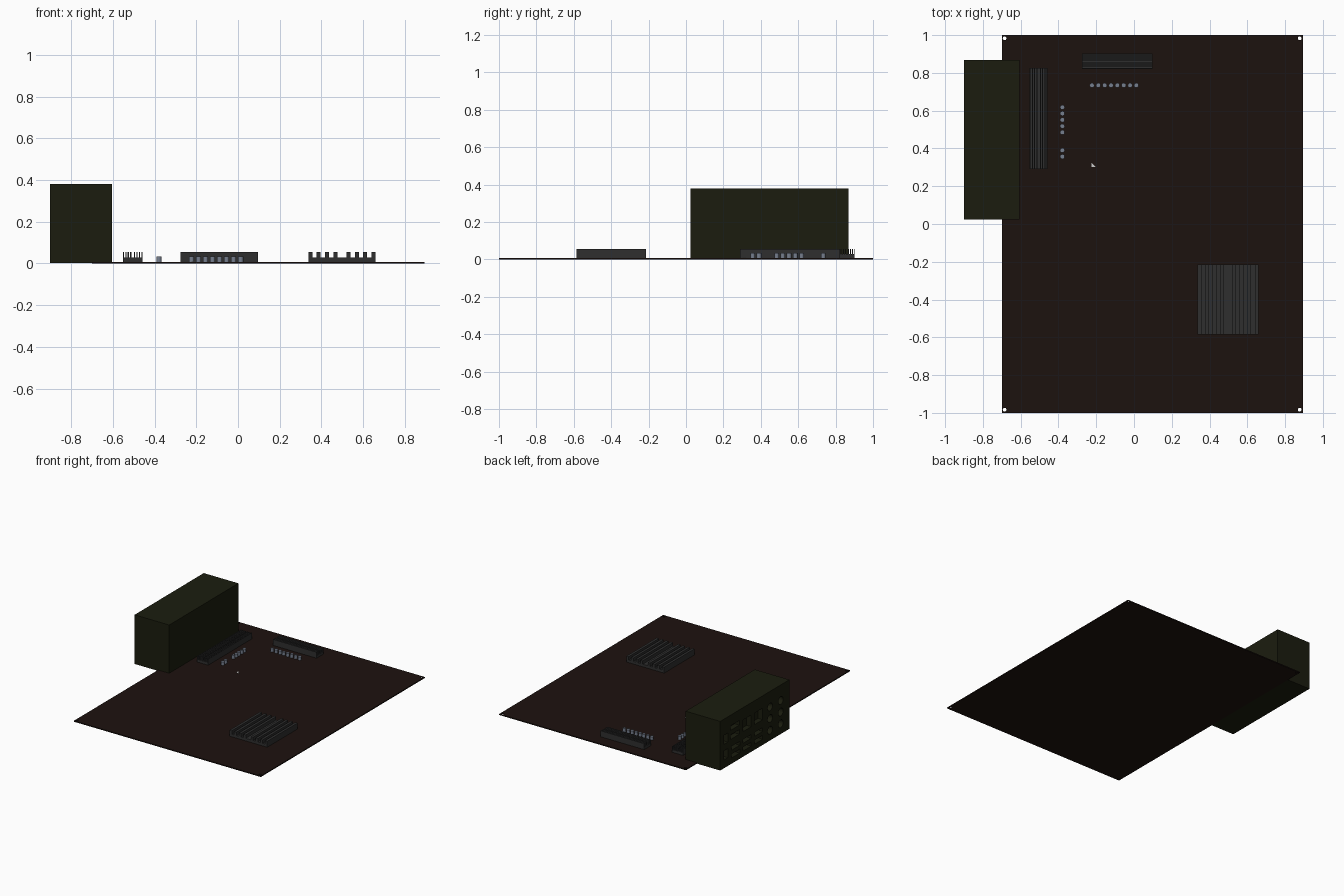
import bpy
from math import pi

if "Cube" in bpy.data.objects:
    bpy.data.objects.remove(bpy.data.objects["Cube"])


def material(name, rgb):
    m = bpy.data.materials.new(name)
    m.diffuse_color = (*rgb, 1)
    m.use_nodes = True
    m.node_tree.nodes["Principled BSDF"].inputs["Base Color"].default_value = m.diffuse_color
    return m


BROWN = material("board_brown", (0.012, 0.006, 0.0045))
OLIVE = material("dark_olive", (0.011, 0.012, 0.0045))
METAL = material("dark_metal", (0.028, 0.028, 0.028))
STEEL = material("blue_steel", (0.18, 0.21, 0.27))
WHITE = material("white", (0.8, 0.8, 0.8))
TOP = 0.008  # upper surface of the board


def mesh_object(name, verts, faces, mat):
    me = bpy.data.meshes.new(name)
    me.from_pydata(verts, [], faces)
    ob = bpy.data.objects.new(name, me)
    bpy.context.collection.objects.link(ob)
    if mat:
        me.materials.append(mat)
    return ob


def box(name, x0, x1, y0, y1, z0, z1, mat=None):
    v = [(x, y, z) for x in (x0, x1) for y in (y0, y1) for z in (z0, z1)]
    f = [(0, 1, 3, 2), (4, 6, 7, 5), (0, 4, 5, 1), (2, 3, 7, 6), (0, 2, 6, 4), (1, 5, 7, 3)]
    return mesh_object(name, v, f, mat)


def cylinder(name, loc, r, depth, mat=None, rot=(0, 0, 0), sides=16):
    bpy.ops.mesh.primitive_cylinder_add(vertices=sides, radius=r, depth=depth,
                                        location=loc, rotation=rot)
    ob = bpy.context.object
    ob.name = name
    if mat:
        ob.data.materials.append(mat)
        bpy.ops.object.shade_smooth_by_angle()
    return ob


def cut(target, cutter):
    cutter.hide_render = True
    cutter.hide_viewport = True
    cutter.display_type = 'WIRE'
    mod = target.modifiers.new("cut", 'BOOLEAN')
    mod.object = cutter
    mod.operation = 'DIFFERENCE'
    mod.solver = 'EXACT'


def heatsink(name, x0, x1, y0, y1, along_x=False):
    """Comb profile with eight fins in two groups of four, extruded along its length."""
    a0, a1, b0, b1 = (y0, y1, x0, x1) if along_x else (x0, x1, y0, y1)
    base, tip, w = 0.028, 0.054, a1 - a0
    prof = [(a0, TOP)]
    for f in (0, 0.124, 0.248, 0.372, 0.568, 0.692, 0.816, 0.94):
        l, r = a0 + f * w, a0 + (f + 0.06) * w
        prof += [(l, base), (l, tip), (r, tip), (r, base)]
    prof.pop(1)
    prof.pop()
    prof.append((a1, TOP))
    n = len(prof)
    verts = [((b, a, z) if along_x else (a, b, z)) for b in (b0, b1) for a, z in prof]
    faces = [tuple(range(n)), tuple(range(2 * n - 1, n - 1, -1))]
    faces += [(i, i + n, (i + 1) % n + n, (i + 1) % n) for i in range(n)]
    if along_x:
        faces = [f[::-1] for f in faces]
    return mesh_object(name, verts, faces, METAL)


# Board with four corner mounting holes
board = box("circuit_board", -0.70, 0.895, -1, 1, 0, TOP, BROWN)
for x in (-0.685, 0.877):
    for y in (-0.983, 0.983):
        cut(board, cylinder("hole_cutter", (x, y, 0), 0.01, 0.1))

# Rear connector housing with recessed ports on its outer face
housing = box("port_housing", -0.90, -0.605, 0.025, 0.868, 0.001, 0.38, OLIVE)


def port(y, z, w, h):
    cut(housing, box("port_cutter", -0.95, -0.86, y - w / 2, y + w / 2, z - h / 2, z + h / 2))


for y in (0.13, 0.26):                      # round audio jacks
    for z in (0.08, 0.17, 0.26):
        cut(housing, cylinder("jack_cutter", (-0.905, y, z), 0.03, 0.09, rot=(0, pi / 2, 0)))
for y in (0.40, 0.54, 0.68):                # stacked flat ports
    for z in (0.06, 0.12):
        port(y, z, 0.10, 0.03)
for y in (0.40, 0.54):                      # square network ports
    port(y, 0.24, 0.10, 0.09)
for z in (0.21, 0.28):                      # wide display ports
    port(0.69, z, 0.11, 0.035)
for z in (0.10, 0.22):                      # narrow end ports
    port(0.80, z, 0.05, 0.07)

# Finned heatsinks
heatsink("left_heatsink", -0.552, -0.458, 0.29, 0.825)
heatsink("top_heatsink", -0.275, 0.097, 0.82, 0.902, along_x=True)
heatsink("chipset_heatsink", 0.337, 0.659, -0.585, -0.215)

# Rows of capacitors
spots = [(-0.2225 + i * 0.0336, 0.734) for i in range(8)]
spots += [(-0.379, y) for y in (0.618, 0.585, 0.551, 0.518, 0.485, 0.39, 0.357)]
for x, y in spots:
    cylinder("capacitor", (x, y, (TOP + 0.034) / 2), 0.0125, 0.034 - TOP, STEEL)

# Small triangular corner marker of the processor socket
z = TOP + 0.002
mesh_object("socket_marker",
            [(-0.224, 0.301, h) for h in (TOP, z)] + [(-0.203, 0.301, h) for h in (TOP, z)]
            + [(-0.224, 0.322, h) for h in (TOP, z)],
            [(1, 3, 5), (0, 4, 2), (0, 2, 3, 1), (2, 4, 5, 3), (4, 0, 1, 5)], WHITE)
